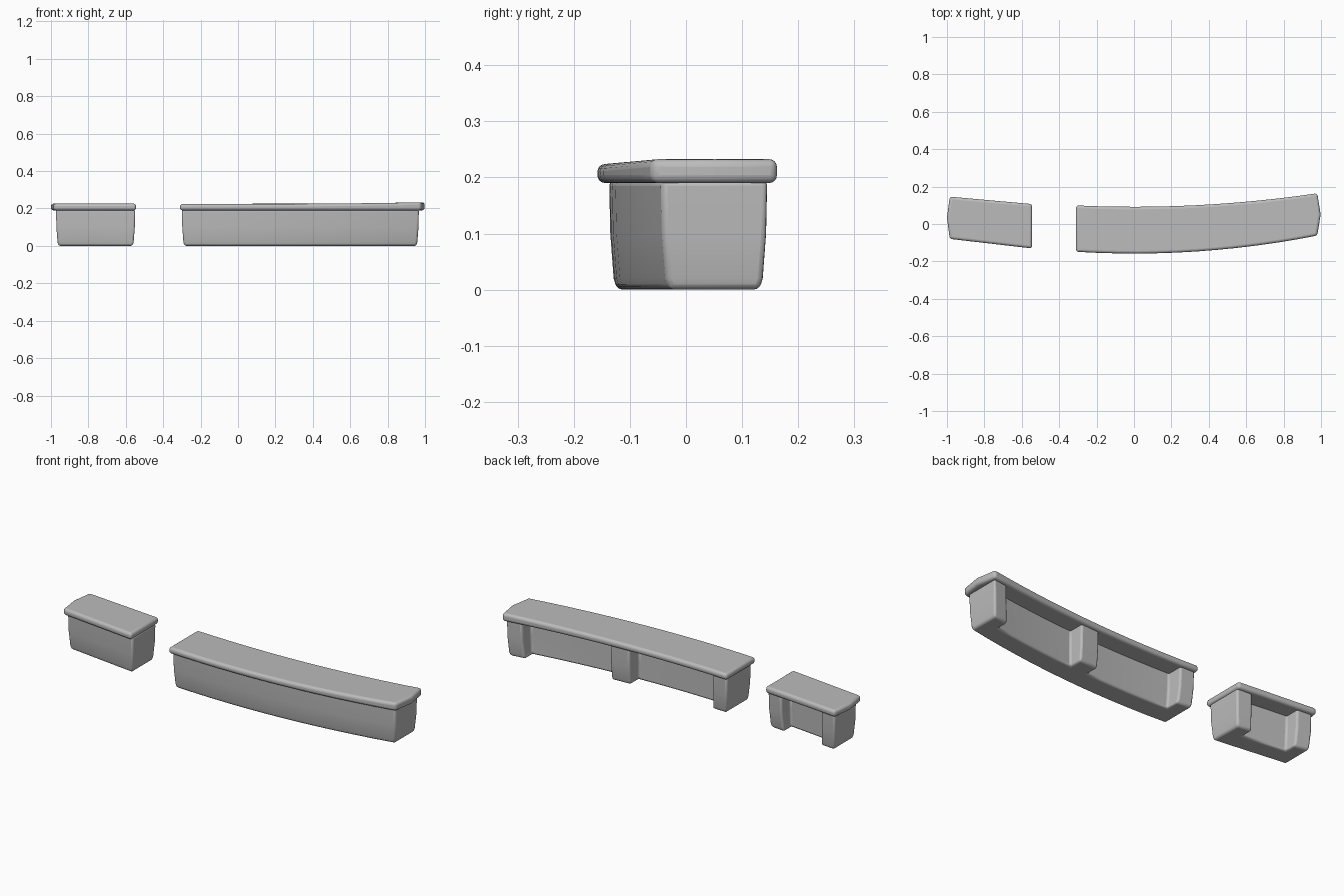
import bpy, bmesh

# Remove the default cube
cube = bpy.data.objects.get("Cube")
if cube:
    bpy.data.objects.remove(cube, do_unlink=True)

# Single grey finish
grey = bpy.data.materials.new("plain_grey")
grey.use_nodes = True
COLOUR = (0.5, 0.5, 0.5, 1)
grey.diffuse_color = COLOUR
grey.node_tree.nodes["Principled BSDF"].inputs["Base Color"].default_value = COLOUR


def stations(a, b, n):
    return [a + (b - a) * i / n for i in range(n + 1)]


def stack_rings(name, rings, bevel, segments):
    """Skin a stack of equal outlines, cap both ends and round the edges."""
    bm = bmesh.new()
    loops = [[bm.verts.new(p) for p in ring] for ring in rings]
    n = len(loops[0])
    for low, high in zip(loops, loops[1:]):
        for i in range(n):
            j = (i + 1) % n
            bm.faces.new((low[i], low[j], high[j], high[i]))
    bm.faces.new(loops[0][::-1])
    bm.faces.new(loops[-1])
    bmesh.ops.recalc_face_normals(bm, faces=bm.faces)
    mesh = bpy.data.meshes.new(name)
    bm.to_mesh(mesh)
    bm.free()
    mesh.materials.append(grey)
    obj = bpy.data.objects.new(name, mesh)
    bpy.context.collection.objects.link(obj)
    mod = obj.modifiers.new("rounded_edges", 'BEVEL')
    mod.width = bevel
    mod.segments = segments
    mod.limit_method = 'ANGLE'
    mod.angle_limit = 0.6
    bpy.ops.object.select_all(action='DESELECT')
    obj.select_set(True)
    bpy.context.view_layer.objects.active = obj
    bpy.ops.object.shade_smooth_by_angle(angle=0.7)


def bench(name, front, back, slab_x, body_x, legs, n, point, height):
    # Worktop slab: front edge, then back edge, with one slightly pointed end
    x0, x1 = slab_x
    xs = stations(x0, x1, n)
    outline = [(x, front(x)) for x in xs]
    if point > 0:
        outline.append((x1 + point, (front(x1) + back(x1)) / 2))
    outline += [(x, back(x)) for x in reversed(xs)]
    if point < 0:
        outline.append((x0 + point, (front(x0) + back(x0)) / 2))
    stack_rings(name + "_top",
                [[(x, y, 0.19) for x, y in outline],
                 [(x, y, height(x)) for x, y in outline]], 0.014, 4)

    # Base: thick front wall with legs reaching back, narrowing to the floor
    b0, b1 = body_x
    mid, half = (b0 + b1) / 2, (b1 - b0) / 2

    def base_ring(z, inset):
        squeeze = lambda x: mid + (x - mid) * (half - inset) / half
        f = lambda x: front(x) + 0.021 + inset
        b = lambda x: back(x) - 0.016 - inset
        wall = lambda x: front(x) + 0.6 * (back(x) - front(x))
        ring = [(x, f(x)) for x in stations(b0, b1, n)]
        ordered = legs[::-1]
        for i, (l0, l1) in enumerate(ordered):
            ring += [(l1, b(l1)), (l0, b(l0))]
            if i + 1 < len(ordered):
                gap = stations(l0, ordered[i + 1][1], max(2, n // 2))
                ring += [(x, wall(x)) for x in gap]
        return [(squeeze(x), y, z) for x, y in ring]

    stack_rings(name + "_base",
                [base_ring(0, 0.014), base_ring(0.02, 0.008),
                 base_ring(0.1, 0.002), base_ring(0.195, 0)], 0.01, 3)


LEG = 0.085

# Long curved counter with three legs
bench("long_counter",
      lambda x: -0.158 + 0.1 * x * x,
      lambda x: 0.092 + 0.075 * x * x,
      (-0.31, 0.98), (-0.3, 0.967),
      [(-0.3, -0.3 + LEG), (0.28, 0.39), (0.967 - LEG, 0.967)],
      12, 0.018, lambda x: 0.224 + 0.009 * max(x, 0) ** 2)

# Short straight counter with two legs
bench("short_counter",
      lambda x: -0.13 - 0.116 * (x + 0.55),
      lambda x: 0.107 - 0.09 * (x + 0.55),
      (-0.985, -0.545), (-0.973, -0.55),
      [(-0.973, -0.973 + LEG), (-0.55 - LEG, -0.55)],
      4, -0.015, lambda x: 0.226)
